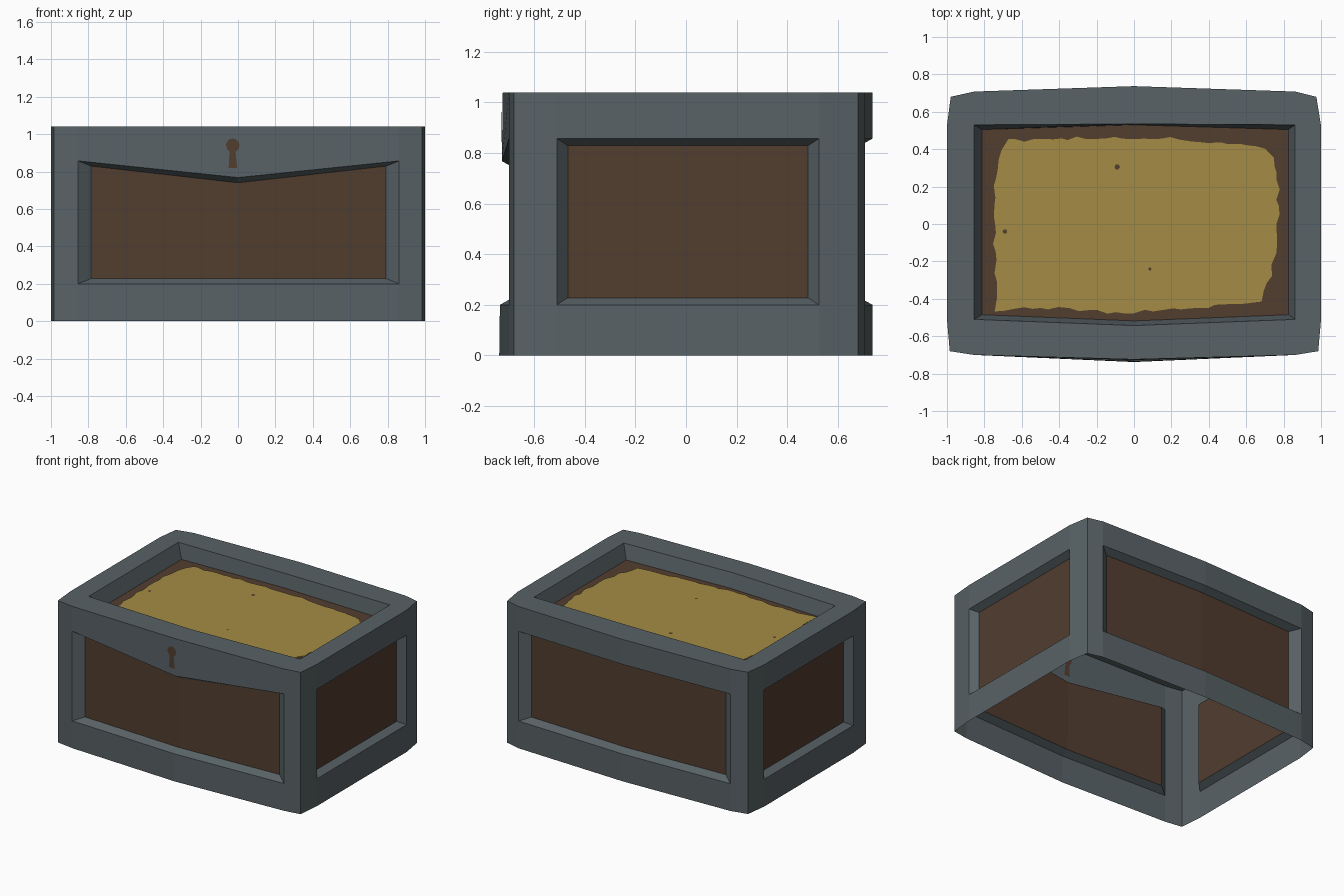
import bpy, bmesh, math, random
from mathutils import Vector as V

if "Cube" in bpy.data.objects:
    bpy.data.objects.remove(bpy.data.objects["Cube"])

random.seed(4)


def material(name, rgb):
    m = bpy.data.materials.new(name)
    m.diffuse_color = (*rgb, 1)
    m.use_nodes = True
    m.node_tree.nodes["Principled BSDF"].inputs["Base Color"].default_value = m.diffuse_color
    return m


steel = material("blue grey steel", (0.098, 0.122, 0.132))
wood = material("dark brown wood", (0.084, 0.047, 0.028))
gold = material("dull gold", (0.375, 0.265, 0.058))


def make(name, faces, mat):
    """Object from a list of polygons, with shared corners welded."""
    bm = bmesh.new()
    for f in faces:
        bm.faces.new([bm.verts.new(p) for p in f])
    bmesh.ops.remove_doubles(bm, verts=bm.verts, dist=1e-4)
    me = bpy.data.meshes.new(name)
    bm.to_mesh(me)
    bm.free()
    me.materials.append(mat)
    ob = bpy.data.objects.new(name, me)
    bpy.context.collection.objects.link(ob)
    return ob


H, SILL, LINTEL, DEPTH, LIP = 1.04, 0.20, 0.857, 0.05, 0.028


def wall(name, plan, tops, along, inward, margin, lean=0.0):
    """Frame sheet with a bevelled opening and a recessed wooden panel.
    plan: five points along the wall; tops: opening height at points 1-3."""
    along, inward = V(along), V(inward)

    def at(i, z):
        shift = inward * (lean * z / H if i == 2 else 0)
        return V((*plan[i], z)) + shift

    frame = [[at(i, 0), at(i + 1, 0), at(i + 1, H), at(i, H)] for i in (0, 3)]
    for i in (1, 2):
        a, b = tops[i - 1], tops[i]
        frame.append([at(i, 0), at(i + 1, 0), at(i + 1, SILL), at(i, SILL)])
        frame.append([at(i, a), at(i + 1, b), at(i + 1, H), at(i, H)])
    # opening loop and the smaller loop set back behind it
    low = [at(i, SILL) for i in (1, 2, 3)]
    high = [at(i, tops[i - 1]) for i in (1, 2, 3)]
    move = [along * (margin * s) + inward * DEPTH for s in (1, 0, -1)]
    up = V((0, 0, LIP))
    low_in = [p + m + up for p, m in zip(low, move)]
    high_in = [p + m - up for p, m in zip(high, move)]
    outer, inner = low + high[::-1], low_in + high_in[::-1]
    for i in range(6):
        j = (i + 1) % 6
        frame.append([outer[i], outer[j], inner[j], inner[i]])
    make(name + "_frame", frame, steel)
    make(name + "_panel", [[low_in[i], low_in[i + 1], high_in[i + 1], high_in[i]]
                           for i in (0, 1)], wood)


# Plan outlines of the four walls, counter-clockwise
front = [(-.985, -.68), (-.855, -.70), (0, -.738), (.862, -.70), (.985, -.68)]
right = [(.985, -.68), (1, -.51), (1, 0), (1, .525), (.975, .68)]
back = [(.975, .68), (.862, .708), (0, .737), (-.855, .708), (-.98, .68)]
left = [(-.98, .68), (-1, .525), (-1, 0), (-1, -.51), (-.985, -.68)]
level = [LINTEL] * 3
wall("front", front, [LINTEL, 0.768, LINTEL], (1, 0, 0), (0, 1, 0), .07, .014)
wall("right", right, level, (0, 1, 0), (-1, 0, 0), .043)
wall("back", back, level, (-1, 0, 0), (0, -1, 0), .07)
wall("left", left, level, (0, -1, 0), (1, 0, 0), .043)

# Top rim with its bevelled opening
FLOOR = 0.935
opening = [(-.855, -.51), (0, -.543), (.862, -.51), (.862, .53), (0, .535), (-.855, .53)]
floor = [(-.812, -.485), (0, -.518), (.825, -.485), (.825, .505), (0, .53), (-.812, .505)]
o = [V((*p, H)) for p in opening]
n = [V((*p, FLOOR)) for p in floor]
f, r, b, l = ([V((*p, H)) for p in w] for w in (front, right, back, left))
f[2].y += .014
rim = [[f[1], f[2], o[1], o[0]], [f[2], f[3], o[2], o[1]],
       [f[3], f[4], r[1], o[2]], [r[1], r[3], o[3], o[2]],
       [r[3], r[4], b[1], o[3]], [b[1], b[2], o[4], o[3]],
       [b[2], b[3], o[5], o[4]], [b[3], b[4], l[1], o[5]],
       [l[1], l[3], o[0], o[5]], [l[3], l[4], f[1], o[0]]]
rim += [[o[i], o[(i + 1) % 6], n[(i + 1) % 6], n[i]] for i in range(6)]
make("top_rim", rim, steel)
make("top_panel", [[n[0], n[1], n[4], n[5]], [n[1], n[2], n[3], n[4]]], wood)

# Gold fill: ragged-edged thin sheet lying on the top panel
corners = [(-.74, -.46), (-.5, -.445), (-.1, -.475), (.25, -.455), (.68, -.41),
           (.73, -.27), (.77, -.1), (.77, .18), (.75, .36), (.66, .425),
           (.2, .455), (-.3, .46), (-.68, .445), (-.73, .34), (-.755, .1), (-.74, -.2)]
edge = []
for i, a in enumerate(corners):
    a, c = V(a), V(corners[(i + 1) % len(corners)])
    steps = max(2, round((c - a).length / .05))
    for k in range(steps):
        p = a.lerp(c, k / steps)
        edge.append(p + V((random.uniform(-.01, .01), random.uniform(-.01, .01))))
GOLD = FLOOR + .007
ring = [V((*p, GOLD)) for p in edge]
base = [V((*p, FLOOR)) for p in edge]
middle = V((0, 0, GOLD))
fill = []
for i in range(len(ring)):
    j = (i + 1) % len(ring)
    fill += [[ring[i], ring[j], middle], [base[i], base[j], ring[j], ring[i]]]
make("gold_fill", fill, gold)

# Small gaps in the gold
gaps = []
for x, y, s in ((-.09, .305, .015), (-.69, -.04, .013), (.085, -.24, .009)):
    gaps.append([V((x + s * math.cos(t), y + s * math.sin(t), GOLD + .002))
                 for t in (k * math.tau / 6 for k in range(6))])
make("gold_gaps", gaps, wood)

# Keyhole: round head and flared slot, on both faces of the front wall
shape = [(-.022, -.12), (.024, -.12), (.015, -.032)]
shape += [(.036 * math.cos(math.radians(a)), .037 * math.sin(math.radians(a)))
          for a in range(-50, 231, 28)] + [(-.017, -.032)]
key = []
for off in (-.003, .003):
    pts = []
    for x, z in shape:
        X, Z = x - .028, z + .94
        y = -(.738 - .014 * Z / H) + (abs(X) * .034 if X < 0 else X * .034)
        pts.append(V((X, y + off, Z)))
    key.append(pts if off < 0 else pts[::-1])
make("keyhole", key, wood)
